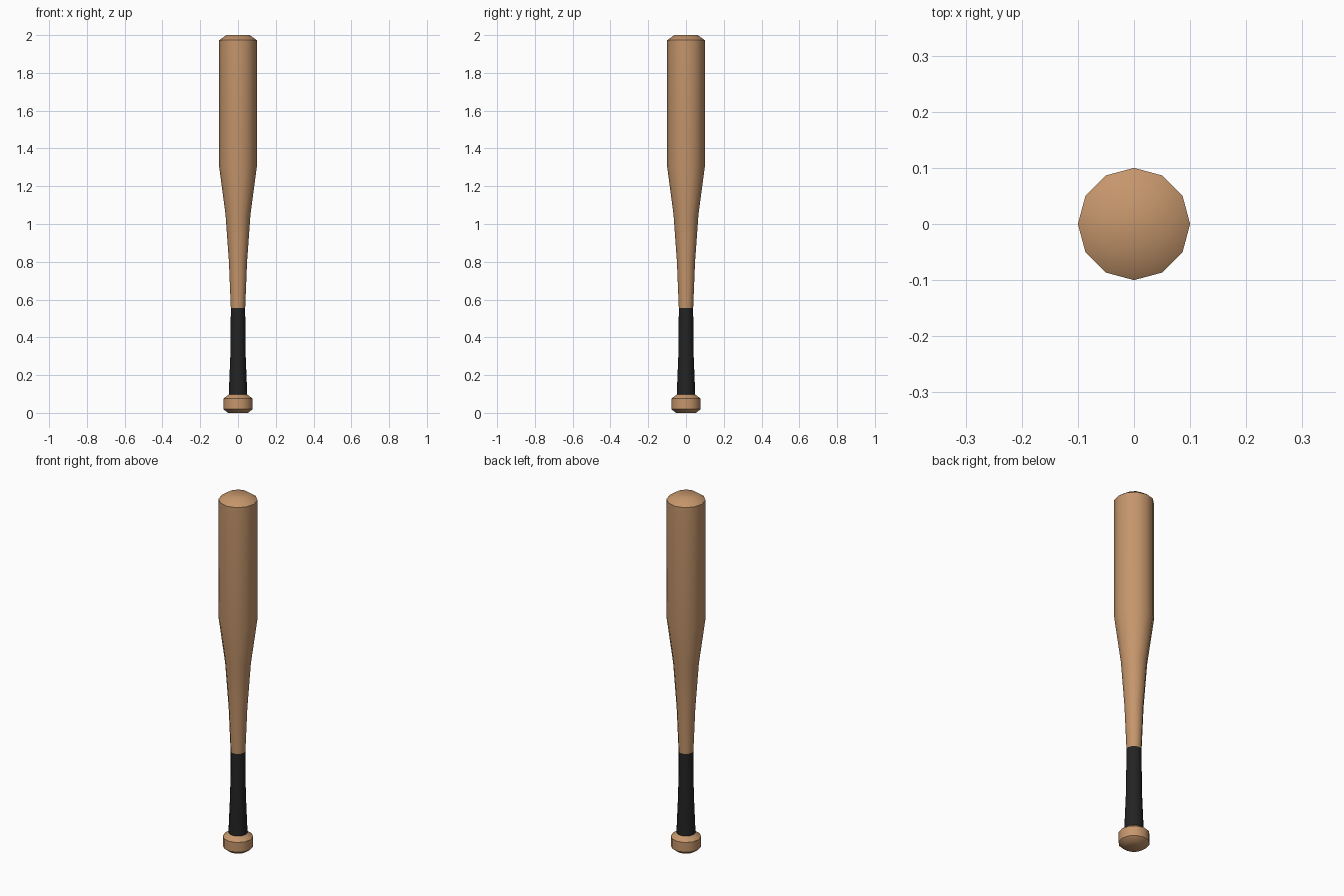
import bpy, bmesh, math

if "Cube" in bpy.data.objects:
    bpy.data.objects.remove(bpy.data.objects["Cube"])

SIDES = 12


def material(name, color):
    m = bpy.data.materials.new(name)
    m.diffuse_color = (*color, 1.0)
    m.use_nodes = True
    m.node_tree.nodes["Principled BSDF"].inputs["Base Color"].default_value = m.diffuse_color
    return m


def lathe(name, profile, mat, cap_bottom=False, cap_top=False):
    """Revolve (radius, z) points, listed bottom to top, around the z axis."""
    bm = bmesh.new()
    rings = []
    for r, z in profile:
        angles = [2 * math.pi * i / SIDES for i in range(SIDES)]
        rings.append([bm.verts.new((r * math.cos(a), r * math.sin(a), z)) for a in angles])
    for low, high in zip(rings, rings[1:]):
        for i in range(SIDES):
            j = (i + 1) % SIDES
            bm.faces.new((low[i], low[j], high[j], high[i]))
    if cap_bottom:
        bm.faces.new(rings[0][::-1])
    if cap_top:
        bm.faces.new(rings[-1])
    mesh = bpy.data.meshes.new(name)
    bm.to_mesh(mesh)
    bm.free()
    mesh.materials.append(mat)
    obj = bpy.data.objects.new(name, mesh)
    bpy.context.collection.objects.link(obj)
    bpy.ops.object.select_all(action='DESELECT')
    obj.select_set(True)
    bpy.context.view_layer.objects.active = obj
    bpy.ops.object.shade_smooth_by_angle(angle=math.radians(40))
    return obj


wood = material("light wood", (0.56, 0.305, 0.15))
black = material("black grip", (0.017, 0.017, 0.017))

# Rounded knob at the foot
lathe("knob", [(0.053, 0.0), (0.078, 0.02), (0.078, 0.075), (0.049, 0.097)],
      wood, cap_bottom=True)
# Wrapped grip
lathe("grip", [(0.049, 0.097), (0.04, 0.32), (0.038, 0.555)], black)
# Tapered neck, barrel and bevelled tip
lathe("barrel", [(0.038, 0.555), (0.048, 0.8), (0.066, 1.05), (0.1, 1.305),
                 (0.1, 1.973), (0.062, 2.0)], wood, cap_top=True)
